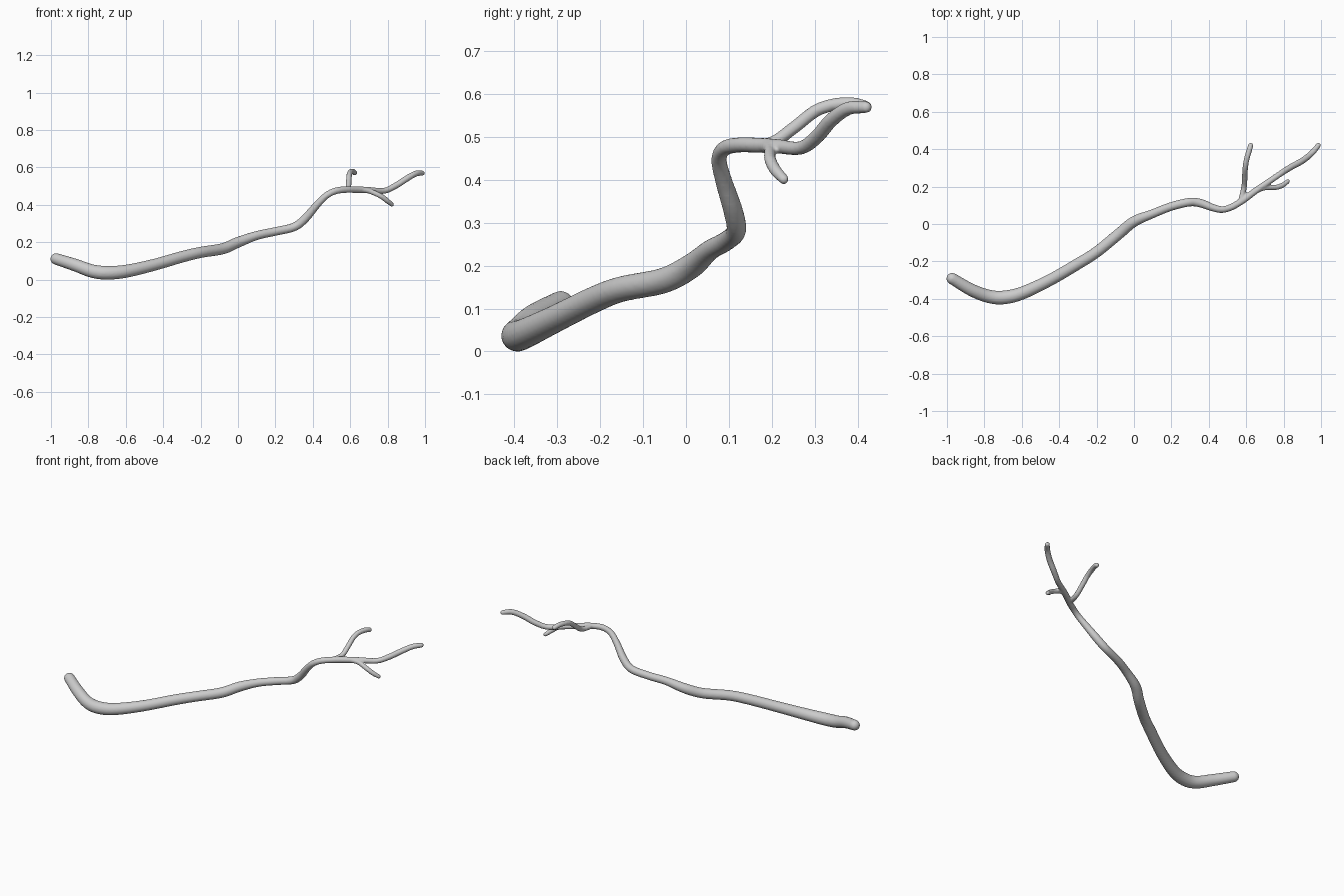
import bpy
from math import sin, cos, pi
from mathutils import Vector


def catmull(pts, steps=6):
    """Smooth (x, y, z, radius) points into a denser path."""
    p = [Vector(q) for q in pts]
    p = [2 * p[0] - p[1]] + p + [2 * p[-1] - p[-2]]
    out = []
    for a, b, c, d in zip(p, p[1:], p[2:], p[3:]):
        for i in range(steps):
            t = i / steps
            out.append(0.5 * (2 * b + (c - a) * t + (2 * a - 5 * b + 4 * c - d) * t * t
                              + (3 * b - a - 3 * c + d) * t ** 3))
    return out + [p[-2]]


def cap(end, inner):
    """Points of a rounded tip beyond the end of a path."""
    p, r = end.xyz, end.w
    d = (p - inner.xyz).normalized()
    return [Vector((*(p + d * r * sin(a)), max(r * cos(a), 0.0005)))
            for a in [pi / 2 * k / 5 for k in range(1, 6)]]


def limb(name, pts):
    path = catmull(pts)
    path = cap(path[0], path[1])[::-1] + path + cap(path[-1], path[-2])
    cu = bpy.data.curves.new(name, 'CURVE')
    cu.dimensions = '3D'
    cu.bevel_depth = 1.0
    cu.bevel_resolution = 6
    cu.use_fill_caps = True
    sp = cu.splines.new('POLY')
    sp.points.add(len(path) - 1)
    for pt, q in zip(sp.points, path):
        pt.co = (*q.xyz, 1)
        pt.radius = q.w
    ob = bpy.data.objects.new(name, cu)
    bpy.context.collection.objects.link(ob)
    return ob


# Main stem, running into the longest twig
stem = limb("branch", [
    (-0.972, -0.292, 0.115, 0.031), (-0.87, -0.352, 0.082, 0.034),
    (-0.78, -0.386, 0.050, 0.036), (-0.70, -0.393, 0.041, 0.037),
    (-0.60, -0.370, 0.049, 0.035), (-0.45, -0.300, 0.083, 0.032),
    (-0.30, -0.213, 0.126, 0.031), (-0.20, -0.150, 0.150, 0.030),
    (-0.08, -0.052, 0.170, 0.030), (0.00, 0.013, 0.204, 0.029),
    (0.10, 0.055, 0.240, 0.024), (0.20, 0.094, 0.262, 0.023),
    (0.30, 0.117, 0.286, 0.023), (0.36, 0.110, 0.332, 0.023),
    (0.42, 0.088, 0.402, 0.020), (0.47, 0.077, 0.452, 0.018),
    (0.52, 0.090, 0.478, 0.018), (0.58, 0.125, 0.486, 0.018),
    (0.64, 0.170, 0.485, 0.018), (0.70, 0.212, 0.483, 0.017),
    (0.78, 0.267, 0.479, 0.016), (0.84, 0.305, 0.505, 0.017),
    (0.90, 0.338, 0.543, 0.017), (0.95, 0.378, 0.571, 0.016),
    (0.985, 0.420, 0.574, 0.014)])

# Twig bending backwards and up
back_twig = limb("back_twig", [
    (0.570, 0.120, 0.486, 0.014), (0.588, 0.195, 0.489, 0.015),
    (0.592, 0.250, 0.525, 0.015), (0.595, 0.300, 0.564, 0.015),
    (0.602, 0.345, 0.580, 0.015), (0.615, 0.390, 0.582, 0.015),
    (0.624, 0.420, 0.575, 0.014)])

# Short drooping twig
low_twig = limb("low_twig", [
    (0.640, 0.172, 0.485, 0.014), (0.700, 0.194, 0.478, 0.014),
    (0.760, 0.196, 0.453, 0.014), (0.795, 0.208, 0.428, 0.014),
    (0.822, 0.228, 0.406, 0.012)])

# Fuse the limbs into one skin with soft crotches
for ob in (stem, back_twig, low_twig):
    ob.select_set(True)
bpy.context.view_layer.objects.active = stem
bpy.ops.object.convert(target='MESH')
bpy.ops.object.join()
branch = bpy.context.view_layer.objects.active
remesh = branch.modifiers.new("fuse", 'REMESH')
remesh.mode = 'VOXEL'
remesh.voxel_size = 0.005
remesh.use_smooth_shade = True
soften = branch.modifiers.new("soften", 'SMOOTH')
soften.factor = 0.5
soften.iterations = 4
bpy.ops.object.convert(target='MESH')
bpy.ops.object.shade_smooth()

# Rest the branch on the floor
low = min(v.co.z for v in branch.data.vertices)
for v in branch.data.vertices:
    v.co.z -= low
